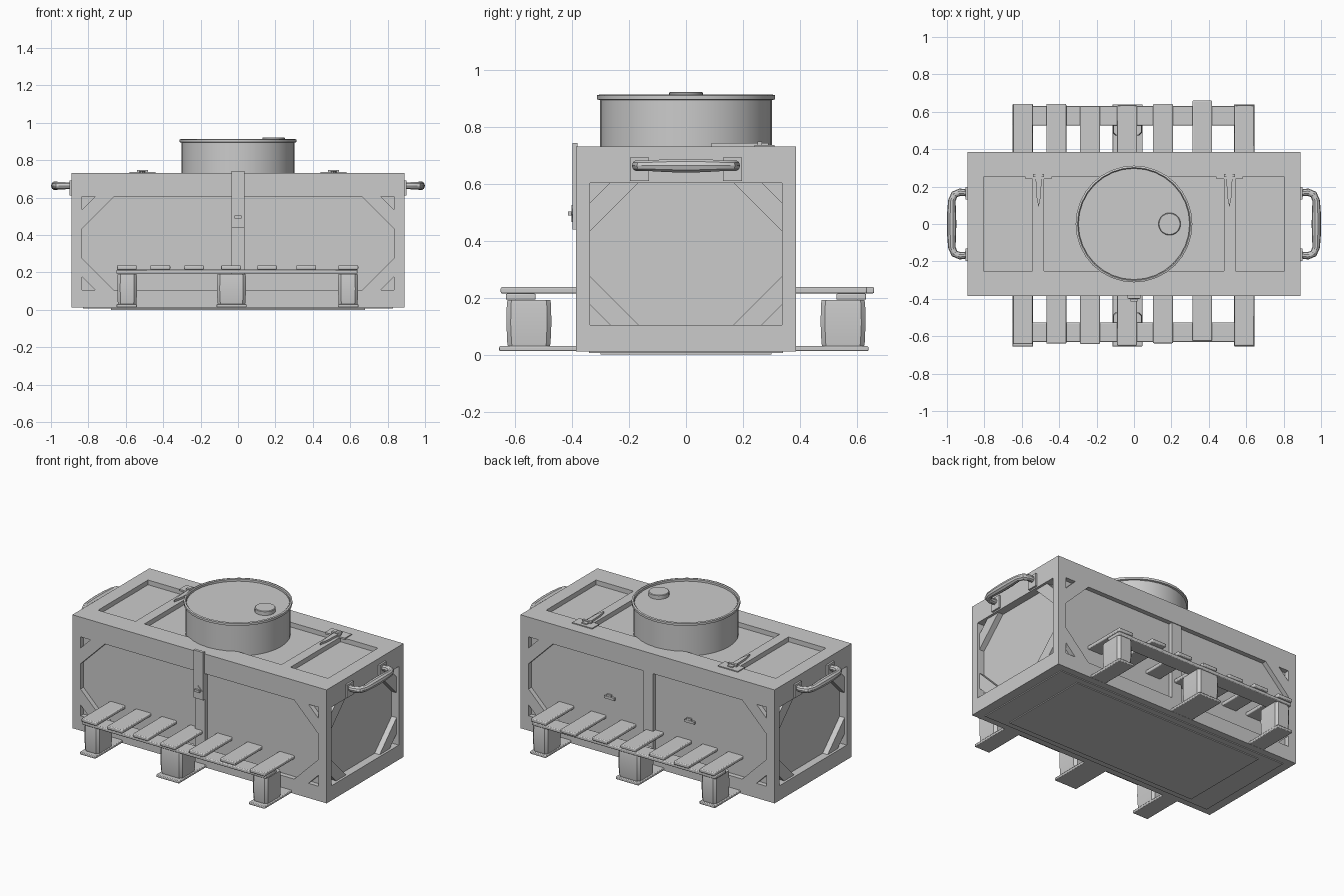
import bpy, bmesh
from math import cos, sin, pi
from mathutils import Vector

if "Cube" in bpy.data.objects:
    bpy.data.objects.remove(bpy.data.objects["Cube"])


def finish(name, bm, smooth=False, bevel=0):
    bmesh.ops.recalc_face_normals(bm, faces=bm.faces)
    me = bpy.data.meshes.new(name)
    bm.to_mesh(me)
    bm.free()
    ob = bpy.data.objects.new(name, me)
    bpy.context.collection.objects.link(ob)
    bpy.context.view_layer.objects.active = ob
    if bevel:
        m = ob.modifiers.new("bevel", 'BEVEL')
        m.width, m.segments = bevel, 2
    if smooth:
        bpy.ops.object.select_all(action='DESELECT')
        ob.select_set(True)
        bpy.ops.object.shade_smooth_by_angle()
    return ob


def add_box(bm, x0, x1, y0, y1, z0, z1):
    vs = bmesh.ops.create_cube(bm, size=1)['verts']
    for v in vs:
        v.co = Vector(((x0 + x1) / 2 + v.co.x * (x1 - x0),
                       (y0 + y1) / 2 + v.co.y * (y1 - y0),
                       (z0 + z1) / 2 + v.co.z * (z1 - z0)))


def box(name, *dims, bevel=0):
    bm = bmesh.new()
    add_box(bm, *dims)
    return finish(name, bm, bevel > 0, bevel)


def prism(name, pts, a, b, place):
    """Extrude a 2D outline from depth a to b; place maps (u, v, depth) to 3D."""
    bm = bmesh.new()
    lo = [bm.verts.new(place(u, v, a)) for u, v in pts]
    hi = [bm.verts.new(place(u, v, b)) for u, v in pts]
    bm.faces.new(lo)
    bm.faces.new(hi)
    n = len(pts)
    for i in range(n):
        bm.faces.new((lo[i], lo[(i + 1) % n], hi[(i + 1) % n], hi[i]))
    return finish(name, bm)


def loft(name, rings, caps=True):
    bm = bmesh.new()
    rows = [[bm.verts.new(p) for p in r] for r in rings]
    n = len(rows[0])
    for r, s in zip(rows, rows[1:]):
        for i in range(n):
            bm.faces.new((r[i], r[(i + 1) % n], s[(i + 1) % n], s[i]))
    if caps:
        bm.faces.new(rows[0])
        bm.faces.new(rows[-1])
    return finish(name, bm, True)


def lathe(name, profile, cx, sides):
    return loft(name, [[(cx + r * cos(2 * pi * i / sides), r * sin(2 * pi * i / sides), z)
                        for i in range(sides)] for r, z in profile])


# Crate shell with recessed panels on the sides, ends and top
crate = box("crate_shell", -.89, .89, -.385, .385, .012, .73)
bm = bmesh.new()
for s in (-1, 1):
    add_box(bm, -.833, .833, *sorted((s * .355, s * .5)), .105, .605)
    add_box(bm, *sorted((s * .84, s * 1.1)), -.337, .337, .105, .602)
    add_box(bm, *sorted((s * .543, s * .805)), -.25, .25, .70, .9)
add_box(bm, -.48, .48, -.25, .25, .70, .9)
cutter = finish("panel_cutter", bm)
cutter.hide_render = True
mod = crate.modifiers.new("panels", 'BOOLEAN')
mod.operation, mod.object, mod.solver = 'DIFFERENCE', cutter, 'EXACT'
bpy.context.view_layer.objects.active = crate
bpy.ops.object.modifier_apply(modifier="panels")
bpy.data.objects.remove(cutter)

# Thin base plates under the crate
box("base_plate", -.83, .83, -.34, .34, .006, .02)
box("base_pad", -.68, .68, -.30, .30, 0, .02)

# Diagonal corner braces in the openings, centre posts on the long sides
for s in (-1, 1):
    for su in (-1, 1):
        for sv in (-1, 1):
            band = [(.07, 0), (.17, 0), (0, .17), (0, .07)]
            side = [(su * (.833 - p), .355 + sv * (.25 - q)) for p, q in band]
            prism("side_brace", side, .35, .385, lambda u, v, d: (u, s * d, v))
            end = [(su * (.337 - p), .3535 + sv * (.2485 - q)) for p, q in band]
            prism("end_brace", end, .835, .875, lambda u, v, d: (s * d, u, v))
    box("centre_post", -.035, .035, *sorted((s * .35, s * .38)), .105, .605)

# Small lugs poking through the back panel
for x in (-.28, .28):
    box("back_lug", x - .035, x + .035, .34, .368, .35, .366)
    box("back_lug_tip", x - .012, x + .02, .34, .366, .36, .378)

# Front latch with a diamond-shaped knob
box("front_latch", -.034, .034, -.398, -.38, .44, .742)
diamond = [(-.03, .495), (0, .465), (.03, .495), (0, .525)]
prism("latch_diamond", diamond, .39, .402, lambda u, v, d: (u, -d, v))
box("latch_knob", -.018, .018, -.414, -.39, .488, .503)

# Top latches beside the lid panels
for s in (-1, 1):
    x = s * .51
    box("latch_plate", x - .07, x + .07, .24, .31, .725, .736)
    arm = [(-.018, .29), (.018, .29), (.012, .15), (0, .09), (-.012, .15)]
    prism("latch_arm", arm, .73, .743, lambda u, v, d: (x + u, v, d))
    box("latch_pin", x - .03, x + .03, .25, .266, .73, .748)

# Drum with raised rim, sunken lid and filler cap
lathe("drum", [(.302, .3), (.302, .893), (.312, .896), (.312, .91),
               (.302, .913), (.297, .908), (.297, .895)], 0, 32)
lathe("filler_cap", [(.06, .88), (.06, .918), (.056, .921)], .19, 20)

# Carrying handles: mount plates plus a bent grip that swells in the middle
for s in (-1, 1):
    for t in (-1, 1):
        box("handle_mount", *sorted((s * .88, s * .902)),
            *sorted((t * .13, t * .197)), .61, .692)
    half = [((.885, -.165), .018), ((.93, -.17), .02), ((.96, -.158), .02),
            ((.974, -.125), .02), ((.975, -.06), .024)]
    path = half + [((.975, 0), .025)] + [((p[0], -p[1]), r) for p, r in reversed(half)]
    rings = []
    for i, (p, r) in enumerate(path):
        a, b = path[max(i - 1, 0)][0], path[min(i + 1, len(path) - 1)][0]
        t = Vector((b[0] - a[0], b[1] - a[1])).normalized()
        rings.append([(s * (p[0] + t.y * r * cos(k * pi / 5)),
                       p[1] - t.x * r * cos(k * pi / 5),
                       .663 + r * sin(k * pi / 5)) for k in range(10)])
    loft("handle_grip", rings)

# Pallet top slats, slightly uneven (centre x, back end, front end)
slats = [(-.595, .642, -.642), (-.415, .642, -.64), (-.235, .632, -.642),
         (-.037, .635, -.65), (.155, .642, -.638), (.365, .66, -.625), (.59, .635, -.65)]
for x, back, front in slats:
    box("pallet_slat", x - .053, x + .053, front, back, .215, .237, bevel=.005)

# Pallet stringers, blocks and bottom boards
for s in (-1, 1):
    box("pallet_stringer", -.65, .64, *sorted((s * .527, s * .632)), .193, .214, bevel=.005)
    for x0, x1 in ((-.645, -.54), (-.113, .043), (.535, .642)):
        cx, w = (x0 + x1) / 2, (x1 - x0) / 2
        rings = []
        for z, k in ((.029, .93), (.04, .96), (.11, 1), (.18, .98), (.192, .95)):
            c, hw, hd = .015, w * k, .079 * k
            outline = [(hw, hd - c), (hw - c, hd), (c - hw, hd), (-hw, hd - c),
                       (-hw, c - hd), (c - hw, -hd), (hw - c, -hd), (hw, c - hd)]
            rings.append([(cx + u, s * .551 + v, z) for u, v in outline])
        loft("pallet_block", rings)
for x0, x1 in ((-.65, -.54), (-.115, .045), (.535, .645)):
    box("pallet_bottom_board", x0, x1, -.655, .64, .013, .03, bevel=.004)
